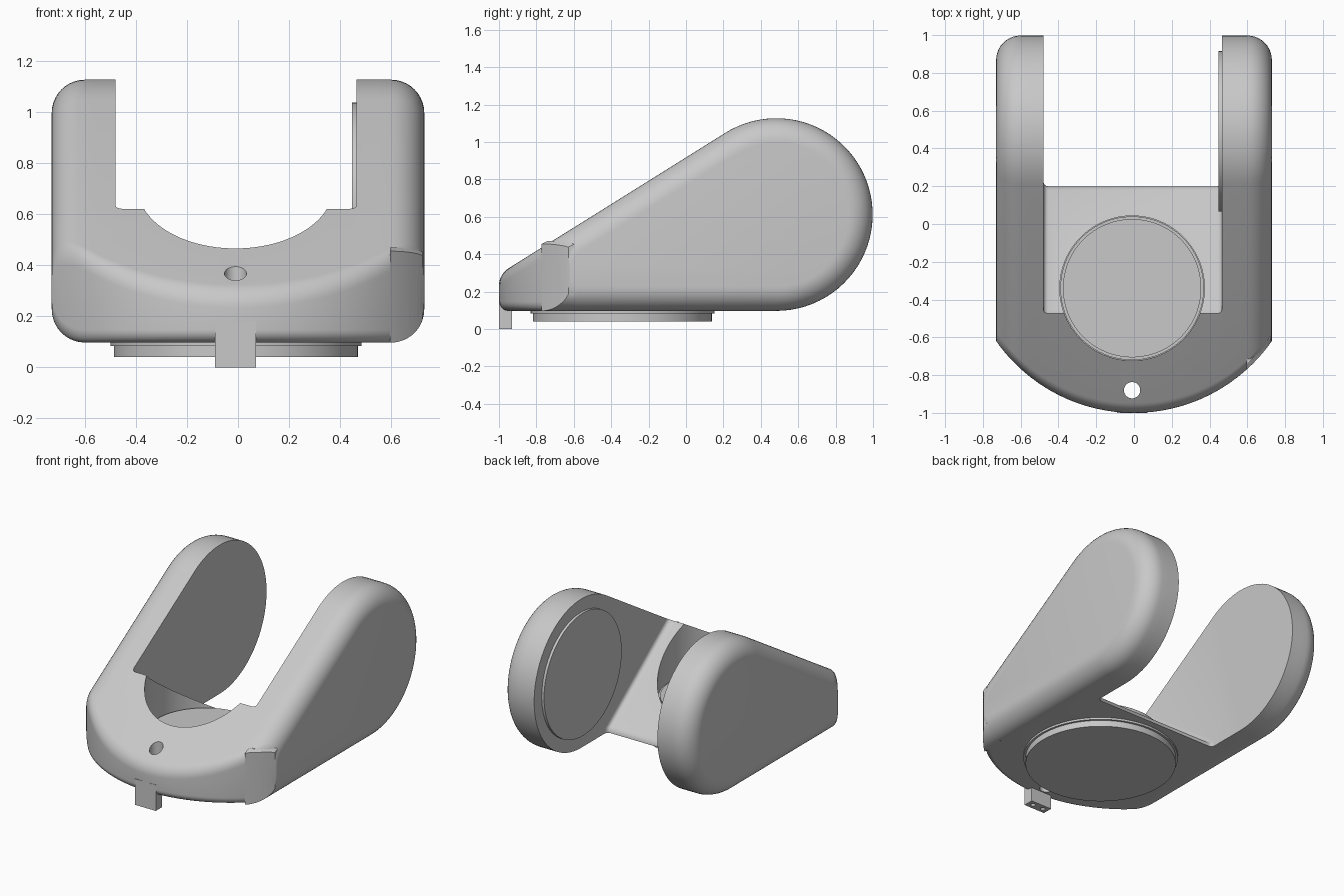
import bpy, bmesh, math
from mathutils import Matrix

cube = bpy.data.objects.get("Cube")
if cube:
    bpy.data.objects.remove(cube, do_unlink=True)

grey = bpy.data.materials.new("plain grey")
grey.use_nodes = True
GREY = (0.58, 0.58, 0.58, 1)
grey.diffuse_color = GREY
grey.node_tree.nodes["Principled BSDF"].inputs["Base Color"].default_value = GREY


def finish(name, bm, smooth=True):
    bmesh.ops.recalc_face_normals(bm, faces=bm.faces)
    mesh = bpy.data.meshes.new(name)
    bm.to_mesh(mesh)
    bm.free()
    mesh.materials.append(grey)
    obj = bpy.data.objects.new(name, mesh)
    bpy.context.collection.objects.link(obj)
    if smooth:
        shade(obj)
    return obj


def select(obj):
    bpy.ops.object.select_all(action='DESELECT')
    obj.select_set(True)
    bpy.context.view_layer.objects.active = obj


def shade(obj):
    select(obj)
    bpy.ops.object.shade_smooth_by_angle(angle=math.radians(30))


def loft(rings):
    """Closed solid through rings of equal point count."""
    bm = bmesh.new()
    rows = [[bm.verts.new(p) for p in ring] for ring in rings]
    n = len(rows[0])
    for a, b in zip(rows, rows[1:]):
        for i in range(n):
            j = (i + 1) % n
            bm.faces.new((a[i], a[j], b[j], b[i]))
    bm.faces.new(rows[0])
    bm.faces.new(rows[-1])
    return bm


def cylinder(name, x, y, radius, z0, z1):
    bm = bmesh.new()
    bmesh.ops.create_cone(bm, cap_ends=True, segments=96, radius1=radius, radius2=radius,
                          depth=z1 - z0, matrix=Matrix.Translation((x, y, (z0 + z1) / 2)))
    return finish(name, bm)


def box(name, lo, hi):
    return finish(name, loft([[(x, lo[1], lo[2]), (x, hi[1], lo[2]), (x, hi[1], hi[2]), (x, lo[1], hi[2])]
                              for x in (lo[0], hi[0])]), False)


def cut(obj, cutter):
    cutter.hide_render = True
    mod = obj.modifiers.new("cut", 'BOOLEAN')
    mod.operation = 'DIFFERENCE'
    mod.solver = 'EXACT'
    mod.object = cutter
    select(obj)
    bpy.ops.object.modifier_apply(modifier=mod.name)
    bpy.data.objects.remove(cutter, do_unlink=True)


# Main dimensions
HALF, FILLET = 0.73, 0.13
EAR_Y, EAR_Z, EAR_R = 0.483, 0.612, 0.515
BASE = EAR_Z - EAR_R
TILT = math.radians(122)            # normal of the sloping top
NOSE_R = 0.89                       # plan radius of the rounded front


def front(x):
    return NOSE_R - 1 - math.sqrt(NOSE_R ** 2 - x * x)


def arc(cy, cz, r, a0, a1, n):
    return [(cy + r * math.cos(a0 + (a1 - a0) * i / n),
             cz + r * math.sin(a0 + (a1 - a0) * i / n)) for i in range(n + 1)]


def section(x):
    """Side profile at x, shrinking toward the outer faces."""
    over = max(0, abs(x) - (HALF - FILLET))
    d = FILLET - math.sqrt(max(0, FILLET ** 2 - over ** 2))
    yf, top, low = front(x), 0.11, 0.05
    cy = yf + top
    reach = EAR_R - d - top
    cz = EAR_Z + (reach - (cy - EAR_Y) * math.cos(TILT)) / math.sin(TILT)
    pts = arc(EAR_Y, EAR_Z, EAR_R - d, -math.pi / 2, TILT, 48)
    pts += arc(cy, cz, top, TILT, math.pi, 10)
    pts += arc(yf + low, BASE + d + low, low, math.pi, math.pi * 1.5, 8)
    return [(x, y, z) for y, z in pts]


# Body lofted across its width, with rounded outer shoulders
inner = HALF - FILLET
shoulder = [inner + FILLET * math.sin(math.pi / 2 * i / 10) for i in range(11)]
middle = [inner * i / 12 for i in range(-11, 12)]
stations = [-x for x in reversed(shoulder)] + middle + shoulder
body = finish("body", loft([section(x) for x in stations]), False)

# Open slot between the two arms, with a ramp at its front
ramp = [(0.2, -0.3), (0.2, 0.12), (-0.48, 0.62), (-0.48, 1.6), (1.5, 1.6), (1.5, -0.3)]
bm = loft([[(x, y, z) for y, z in ramp] for x in (-0.48, 0.465)])
bmesh.ops.recalc_face_normals(bm, faces=bm.faces)
bmesh.ops.bevel(bm, geom=list(bm.edges), offset=0.025, segments=4, profile=0.5, affect='EDGES')
cut(body, finish("slot_cutter", bm, False))

# Round well and small through hole
cut(body, cylinder("well_cutter", -0.01, -0.34, 0.383, 0.2, 1.5))
cut(body, cylinder("hole_cutter", -0.01, -0.88, 0.043, -0.2, 1.0))
shade(body)

# Round insert in the well, with a flange and pad underneath
cylinder("well_insert", -0.01, -0.34, 0.366, 0.15, 0.27)
rim = cylinder("well_rim", -0.01, -0.34, 0.38, 0.15, 0.26)
cylinder("base_flange", -0.008, -0.34, 0.492, 0.083, 0.12)
cylinder("base_pad", -0.008, -0.34, 0.478, 0.04, 0.1)

# Round plate on the inside of one arm
bm = bmesh.new()
bmesh.ops.create_cone(bm, cap_ends=True, segments=96, radius1=0.425, radius2=0.425, depth=0.04,
                      matrix=Matrix.Translation((0.467, 0.49, EAR_Z)) @ Matrix.Rotation(math.pi / 2, 4, 'Y'))
finish("arm_plate", bm)

# Unrounded corner block on the front shoulder
rings = []
for i in range(13):
    x = 0.595 + 0.128 * i / 12
    drop = FILLET - math.sqrt(FILLET ** 2 - max(0, x - inner) ** 2)
    y = front(x)
    rings.append([(x, y, BASE + drop), (x, y, 0.455 - drop * 0.2), (x, y + 0.03, 0.47 - drop * 0.2),
                  (x, -0.6, 0.47 - drop * 0.2), (x, -0.6, BASE + drop)])
finish("corner_block", loft(rings))

# Front tab with two small sockets underneath
tab = box("front_tab", (-0.09, -1.0, 0), (0.07, -0.93, 0.18))
for x in (-0.05, 0.03):
    cut(tab, cylinder("socket_cutter", x, -0.965, 0.015, -0.05, 0.05))
